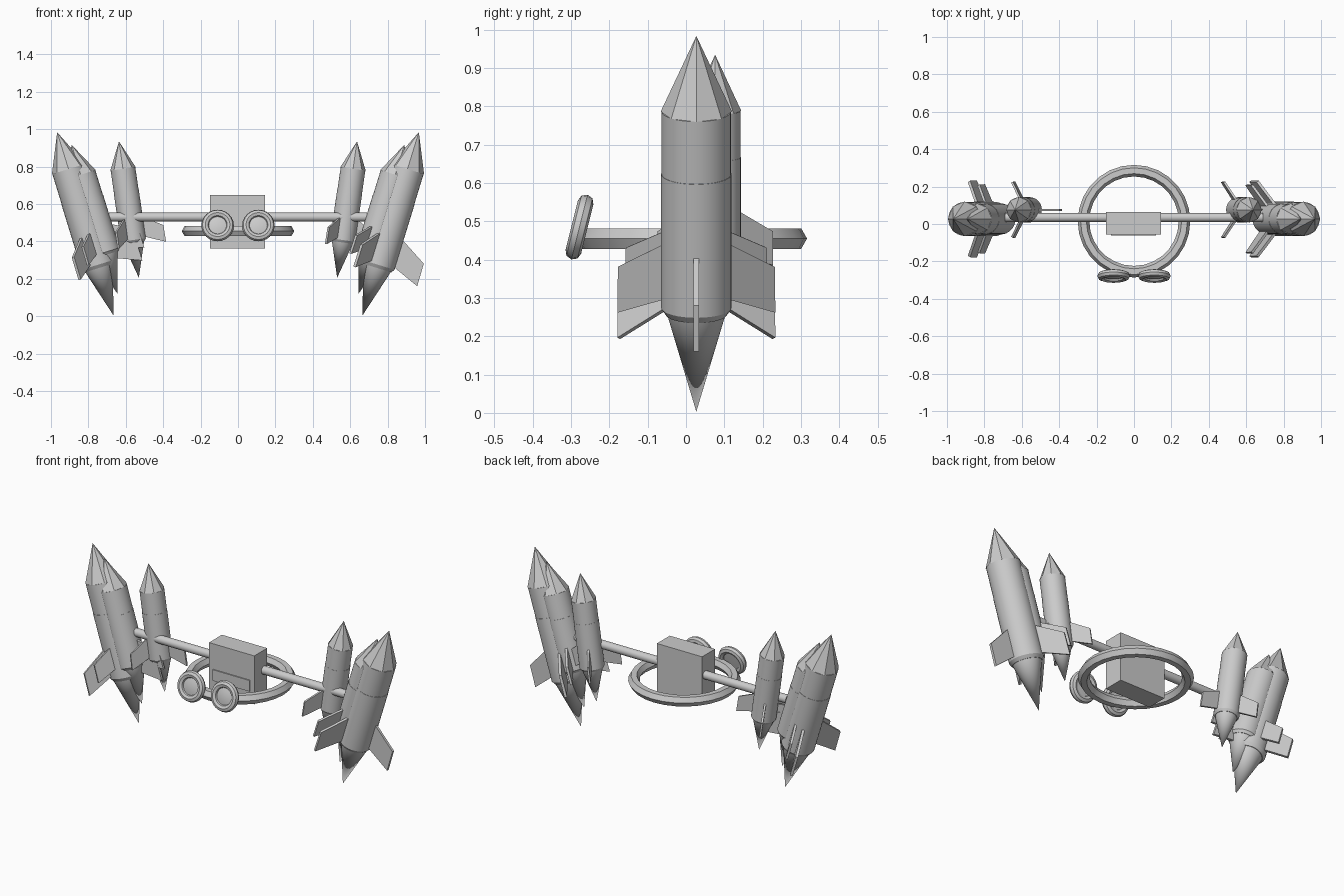
import bpy, bmesh, math
from mathutils import Matrix, Vector

if "Cube" in bpy.data.objects:
    bpy.data.objects.remove(bpy.data.objects["Cube"])

grey = bpy.data.materials.new("plain_grey")
grey.diffuse_color = (0.6, 0.6, 0.6, 1)
grey.use_nodes = True
grey.node_tree.nodes["Principled BSDF"].inputs["Base Color"].default_value = grey.diffuse_color


def make(name, bm, matrix=Matrix(), smooth=True):
    bmesh.ops.recalc_face_normals(bm, faces=bm.faces)
    mesh = bpy.data.meshes.new(name)
    bm.to_mesh(mesh)
    bm.free()
    mesh.materials.append(grey)
    ob = bpy.data.objects.new(name, mesh)
    bpy.context.collection.objects.link(ob)
    ob.matrix_world = matrix
    if smooth:
        bpy.ops.object.select_all(action='DESELECT')
        ob.select_set(True)
        bpy.context.view_layer.objects.active = ob
        bpy.ops.object.shade_smooth_by_angle(angle=math.radians(30))
    return ob


def lathe(profile, sides):
    """Spin (radius, height) points round z."""
    bm = bmesh.new()
    rings = []
    for r, z in profile:
        n = 1 if r == 0 else sides
        rings.append([bm.verts.new((r * math.cos(2 * math.pi * i / sides),
                                    r * math.sin(2 * math.pi * i / sides), z)) for i in range(n)])
    for a, b in zip(rings, rings[1:]):
        for i in range(sides):
            j = (i + 1) % sides
            quad = [a[i % len(a)], a[j % len(a)], b[j % len(b)], b[i % len(b)]]
            bm.faces.new(list(dict.fromkeys(quad)))
    return bm


def torus(major, minor, seg, sides):
    bm = bmesh.new()
    rings = []
    for i in range(seg):
        a = 2 * math.pi * i / seg
        rings.append([])
        for k in range(sides):
            b = 2 * math.pi * k / sides
            r = major + minor * math.cos(b)
            rings[i].append(bm.verts.new((r * math.cos(a), r * math.sin(a), minor * math.sin(b))))
    for i in range(seg):
        p, q = rings[i], rings[(i + 1) % seg]
        for k in range(sides):
            m = (k + 1) % sides
            bm.faces.new((p[k], q[k], q[m], p[m]))
    return bm


def box(size):
    bm = bmesh.new()
    bmesh.ops.create_cube(bm, size=1)
    bmesh.ops.scale(bm, vec=Vector(size), verts=bm.verts)
    return bm


def fins():
    """Three swept fins, one pointing to +x."""
    outline = [(0.05, 0.31), (0.234, 0.235), (0.232, 0.36), (0.09, 0.445), (0.05, 0.445)]
    bm = bmesh.new()
    for k in range(3):
        turn = Matrix.Rotation(k * 2 * math.pi / 3, 3, 'Z')
        front, back = [[bm.verts.new(turn @ Vector((r, t, z))) for r, z in outline]
                       for t in (-0.0075, 0.0075)]
        bm.faces.new(front)
        bm.faces.new(back[::-1])
        for i in range(len(outline)):
            j = (i + 1) % len(outline)
            bm.faces.new((front[j], front[i], back[i], back[j]))
    return bm


def rocket(name, side, x, y, z, tilt, width, length):
    m = (Matrix.Translation((side * x, y, z))
         @ Matrix.Rotation(side * math.radians(tilt), 4, 'Y')
         @ Matrix.Diagonal((width, width, length, 1)))
    label = ("right_" if side > 0 else "left_") + name
    # body in two sections with a fine seam
    make(label + "_body", lathe([(0, 0.27), (0.08, 0.265), (0.092, 0.283), (0.092, 0.645),
                                 (0.0905, 0.645), (0.0905, 0.815), (0, 0.815)], 32), m)
    make(label + "_tail_cone", lathe([(0, 0), (0.078, 0.27), (0, 0.27)], 32), m)
    make(label + "_nose", lathe([(0, 0.81), (0.093, 0.815), (0, 1.02)], 8), m, False)
    make(label + "_fins", fins(), m, False)


# rocket clusters, three on each side
for s in (-1, 1):
    rocket("outer_rocket", s, 0.665, 0.027, 0.003, 17.1, 1.0, 1.006)
    rocket("middle_rocket", s, 0.645, 0.027, 0.121, 17.1, 0.9, 0.816)
    rocket("inner_rocket", s, 0.53, 0.076, 0.205, 8.3, 0.735, 0.723)

# cross bar
make("cross_bar", lathe([(0, -0.69), (0.024, -0.69), (0.024, 0.69), (0, 0.69)], 24),
     Matrix.Translation((0, 0.035, 0.53)) @ Matrix.Rotation(math.pi / 2, 4, 'Y'))

# backpack box with a front plate
make("pack_box", box((0.295, 0.12, 0.285)), Matrix.Translation((-0.003, 0.005, 0.505)), False)
make("pack_plate", box((0.24, 0.009, 0.065)), Matrix.Translation((-0.003, -0.057, 0.465)), False)

# waist ring
make("waist_ring", torus(0.27, 0.031, 28, 6), Matrix.Translation((0, 0.015, 0.455)))

# goggles on the front of the ring
for s in (-1, 1):
    m = Matrix.Translation((s * 0.109, -0.278, 0.485)) @ Matrix.Rotation(math.radians(76), 4, 'X')
    label = "right" if s > 0 else "left"
    make(label + "_goggle_rim", torus(0.066, 0.021, 24, 8), m)
    make(label + "_goggle_lens", lathe([(0, -0.012), (0.055, -0.01), (0.055, 0.004),
                                        (0.03, 0.01), (0, 0.012)], 24), m)
